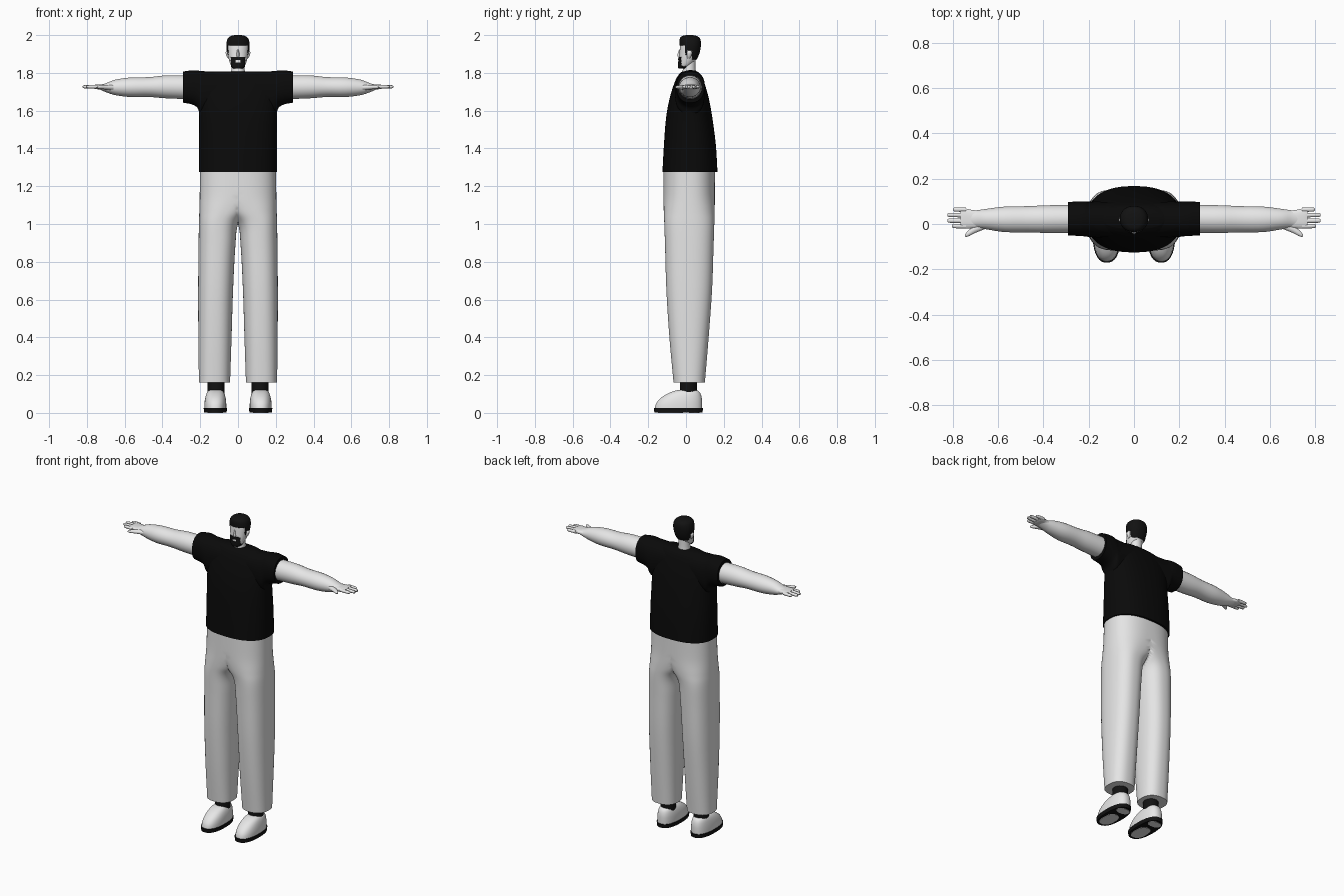
import bpy, bmesh, math


def material(name, value):
    m = bpy.data.materials.new(name)
    m.diffuse_color = (value, value, value, 1)
    return m


SKIN = material("pale skin", 0.8)
CLOTH = material("light trouser grey", 0.78)
WHITE = material("shoe white", 0.82)
BLACK = material("shirt black", 0.003)
DARK = material("hair and sole black", 0.006)


def curve(rings, steps):
    """Smooth interpolation through the given rings."""
    out = []
    for i in range(len(rings) - 1):
        p0, p1 = rings[max(i - 1, 0)], rings[i]
        p2, p3 = rings[i + 1], rings[min(i + 2, len(rings) - 1)]
        for s in range(steps):
            t = s / steps
            out.append([0.5 * (2 * b + (c - a) * t + (2 * a - 5 * b + 4 * c - d) * t * t
                               + (3 * b - a - 3 * c + d) * t ** 3)
                        for a, b, c, d in zip(p0, p1, p2, p3)])
    out.append(list(rings[-1]))
    return out


def loft(name, axis, rings, mat, n=24, power=2.0, steps=4, mirror=False,
         clamp=False, keep=None, grow=0.0, thick=0.0):
    """Rings are (position, a0, a1, b0, b1): extents of rounded sections along an axis."""
    bm = bmesh.new()
    loops = []
    for t, a0, a1, b0, b1 in curve(rings, steps):
        loop = []
        for k in range(n):
            th = 2 * math.pi * (k + 0.5) / n
            c, s = math.cos(th), math.sin(th)
            c = math.copysign(abs(c) ** (2 / power), c)
            s = math.copysign(abs(s) ** (2 / power), s)
            a = (a0 + a1) / 2 + ((a1 - a0) / 2 + grow) * c
            b = (b0 + b1) / 2 + ((b1 - b0) / 2 + grow) * s
            p = {'x': (t, a, b), 'y': (a, t, b), 'z': (a, b, t)}[axis]
            if clamp:
                p = (max(p[0], 0.0), p[1], p[2])
            loop.append(bm.verts.new(p))
        loops.append(loop)
    for l0, l1 in zip(loops, loops[1:]):
        for k in range(n):
            j = (k + 1) % n
            bm.faces.new((l0[k], l0[j], l1[j], l1[k]))
    bm.faces.new(loops[0])
    bm.faces.new(loops[-1])
    bmesh.ops.recalc_face_normals(bm, faces=bm.faces[:])
    if clamp:  # open the inner wall on the mirror plane
        wall = [f for f in bm.faces if all(v.co.x < 1e-5 for v in f.verts)]
        bmesh.ops.delete(bm, geom=wall, context='FACES')
    if keep:
        drop = [f for f in bm.faces if not keep(f.calc_center_median())]
        bmesh.ops.delete(bm, geom=drop, context='FACES')
    me = bpy.data.meshes.new(name)
    bm.to_mesh(me)
    bm.free()
    ob = bpy.data.objects.new(name, me)
    bpy.context.collection.objects.link(ob)
    me.materials.append(mat)
    bpy.ops.object.select_all(action='DESELECT')
    ob.select_set(True)
    bpy.context.view_layer.objects.active = ob
    bpy.ops.object.shade_smooth_by_angle(angle=math.radians(45))
    if thick:
        m = ob.modifiers.new("thickness", 'SOLIDIFY')
        m.thickness = thick
    if mirror:
        m = ob.modifiers.new("mirror", 'MIRROR')
        m.merge_threshold = 0.0005
    return ob


# Trousers: one leg whose sections widen past the middle to form the hips
loft("trousers", 'z', [
    (0.16, 0.042, 0.207, -0.066, 0.100),
    (0.40, 0.034, 0.210, -0.088, 0.120),
    (0.65, 0.026, 0.211, -0.104, 0.138),
    (0.88, 0.014, 0.209, -0.111, 0.146),
    (1.00, -0.002, 0.207, -0.115, 0.150),
    (1.07, -0.070, 0.205, -0.118, 0.152),
    (1.16, -0.170, 0.203, -0.120, 0.153),
    (1.29, -0.201, 0.201, -0.119, 0.154)],
    CLOTH, n=48, power=2.4, steps=6, mirror=True, clamp=True)

# Shirt body and the sleeves running across the shoulders
loft("shirt_body", 'z', [
    (1.275, -0.208, 0.208, -0.125, 0.167),
    (1.42, -0.207, 0.207, -0.117, 0.158),
    (1.56, -0.206, 0.206, -0.106, 0.140),
    (1.66, -0.208, 0.208, -0.088, 0.122),
    (1.74, -0.200, 0.200, -0.064, 0.100),
    (1.785, -0.175, 0.175, -0.043, 0.082),
    (1.808, -0.130, 0.130, -0.020, 0.060)],
    BLACK, n=48, power=2.4, steps=5)
loft("shirt_sleeve", 'x', [
    (0.0, -0.060, 0.098, 1.62, 1.805),
    (0.10, -0.060, 0.098, 1.61, 1.805),
    (0.19, -0.058, 0.099, 1.575, 1.810),
    (0.215, -0.055, 0.100, 1.615, 1.813),
    (0.245, -0.053, 0.100, 1.633, 1.814),
    (0.292, -0.050, 0.097, 1.642, 1.807)],
    BLACK, n=32, power=2.3, mirror=True)

# Arms and hands
loft("arm", 'x', [
    (0.25, -0.040, 0.085, 1.660, 1.787),
    (0.38, -0.040, 0.083, 1.665, 1.787),
    (0.47, -0.037, 0.079, 1.672, 1.778),
    (0.57, -0.036, 0.077, 1.672, 1.776),
    (0.65, -0.024, 0.067, 1.682, 1.764),
    (0.70, -0.016, 0.060, 1.698, 1.745),
    (0.735, -0.012, 0.056, 1.714, 1.736)], SKIN, mirror=True)
loft("palm", 'x', [
    (0.67, -0.018, 0.058, 1.702, 1.742),
    (0.71, -0.020, 0.062, 1.710, 1.740),
    (0.75, -0.020, 0.070, 1.714, 1.738),
    (0.765, -0.016, 0.066, 1.718, 1.736)], SKIN, n=16, power=2.6, mirror=True)
for i, (y, tip) in enumerate([(-0.010, 0.802), (0.014, 0.822), (0.039, 0.822), (0.063, 0.797)]):
    loft(f"finger_{i + 1}", 'x', [
        (0.74, y - 0.010, y + 0.010, 1.717, 1.737),
        (tip - 0.01, y - 0.009, y + 0.011, 1.718, 1.735),
        (tip, y - 0.004, y + 0.006, 1.722, 1.731)], SKIN, n=10, steps=2, mirror=True)
loft("thumb", 'x', [
    (0.66, -0.024, 0.010, 1.708, 1.738),
    (0.70, -0.040, -0.005, 1.712, 1.736),
    (0.732, -0.056, -0.030, 1.716, 1.734),
    (0.745, -0.056, -0.046, 1.720, 1.730)], SKIN, n=12, steps=3, mirror=True)

# Socks and shoes
loft("sock", 'z', [
    (0.07, 0.072, 0.162, -0.034, 0.060),
    (0.20, 0.072, 0.162, -0.032, 0.058)], DARK, n=20, steps=1, mirror=True)
loft("shoe_upper", 'z', [
    (0.02, 0.062, 0.179, -0.166, 0.086),
    (0.05, 0.062, 0.178, -0.158, 0.086),
    (0.078, 0.065, 0.174, -0.135, 0.084),
    (0.102, 0.072, 0.167, -0.098, 0.077),
    (0.117, 0.082, 0.157, -0.060, 0.064),
    (0.122, 0.095, 0.142, -0.035, 0.040)], WHITE, n=32, power=2.4, mirror=True)
loft("shoe_sole", 'z', [
    (0.002, 0.060, 0.180, -0.168, 0.088),
    (0.026, 0.058, 0.182, -0.171, 0.091)], DARK, n=32, power=2.4, steps=1, mirror=True)
for part, y0, y1 in (("toe", -0.150, -0.015), ("heel", 0.015, 0.072)):
    loft(f"sole_{part}_plate", 'z', [
        (0.0, 0.078, 0.162, y0, y1),
        (0.004, 0.078, 0.162, y0, y1)], WHITE, n=20, power=2.4, steps=1, mirror=True)

# Neck and head
loft("neck", 'z', [
    (1.78, -0.044, 0.044, -0.030, 0.058),
    (1.812, -0.036, 0.036, -0.018, 0.052),
    (1.88, -0.034, 0.034, -0.008, 0.052)], SKIN)
HEAD = [
    (1.822, -0.020, 0.020, -0.036, -0.004),
    (1.836, -0.036, 0.036, -0.039, 0.022),
    (1.865, -0.047, 0.047, -0.038, 0.050),
    (1.90, -0.054, 0.054, -0.035, 0.066),
    (1.945, -0.057, 0.057, -0.031, 0.073),
    (1.975, -0.048, 0.048, -0.024, 0.066),
    (1.990, -0.028, 0.028, -0.006, 0.046)]
loft("head", 'z', HEAD, SKIN, n=32, power=2.2)
loft("nose", 'z', [
    (1.886, -0.009, 0.009, -0.044, -0.020),
    (1.894, -0.009, 0.009, -0.046, -0.020),
    (1.925, -0.004, 0.004, -0.036, -0.020)], SKIN, n=10, steps=2)
loft("ear", 'z', [
    (1.876, 0.046, 0.053, 0.008, 0.020),
    (1.888, 0.046, 0.061, 0.005, 0.027),
    (1.908, 0.048, 0.066, 0.005, 0.031),
    (1.918, 0.048, 0.060, 0.010, 0.027)], SKIN, n=12, mirror=True)


# Hair: a cap over the skull with sideburns and a lower edge at the nape
def hair_area(p):
    if p.y < -0.004:
        return p.z > 1.945
    if p.y < 0.006:
        return p.z > 1.895
    if p.y < 0.032:
        return p.z > 1.918
    return p.z > 1.872


loft("hair", 'z', [
    (1.85, -0.042, 0.042, -0.034, 0.046),
    (1.90, -0.056, 0.056, -0.035, 0.070),
    (1.945, -0.062, 0.062, -0.035, 0.079),
    (1.978, -0.056, 0.056, -0.034, 0.076),
    (1.994, -0.040, 0.040, -0.022, 0.060),
    (2.0, -0.018, 0.018, 0.000, 0.035)],
    DARK, n=64, power=2.2, steps=10, keep=hair_area, thick=0.006)


# Beard and moustache: a shell over the chin, open at the mouth
def beard_area(p):
    mouth = abs(p.x) < 0.013 and 1.856 < p.z < 1.868
    return p.y < -0.002 and abs(p.x) < 0.037 and p.z < 1.884 and not mouth


loft("beard", 'z', HEAD, DARK, n=64, power=2.2, steps=10, keep=beard_area,
     grow=0.004, thick=0.004)
